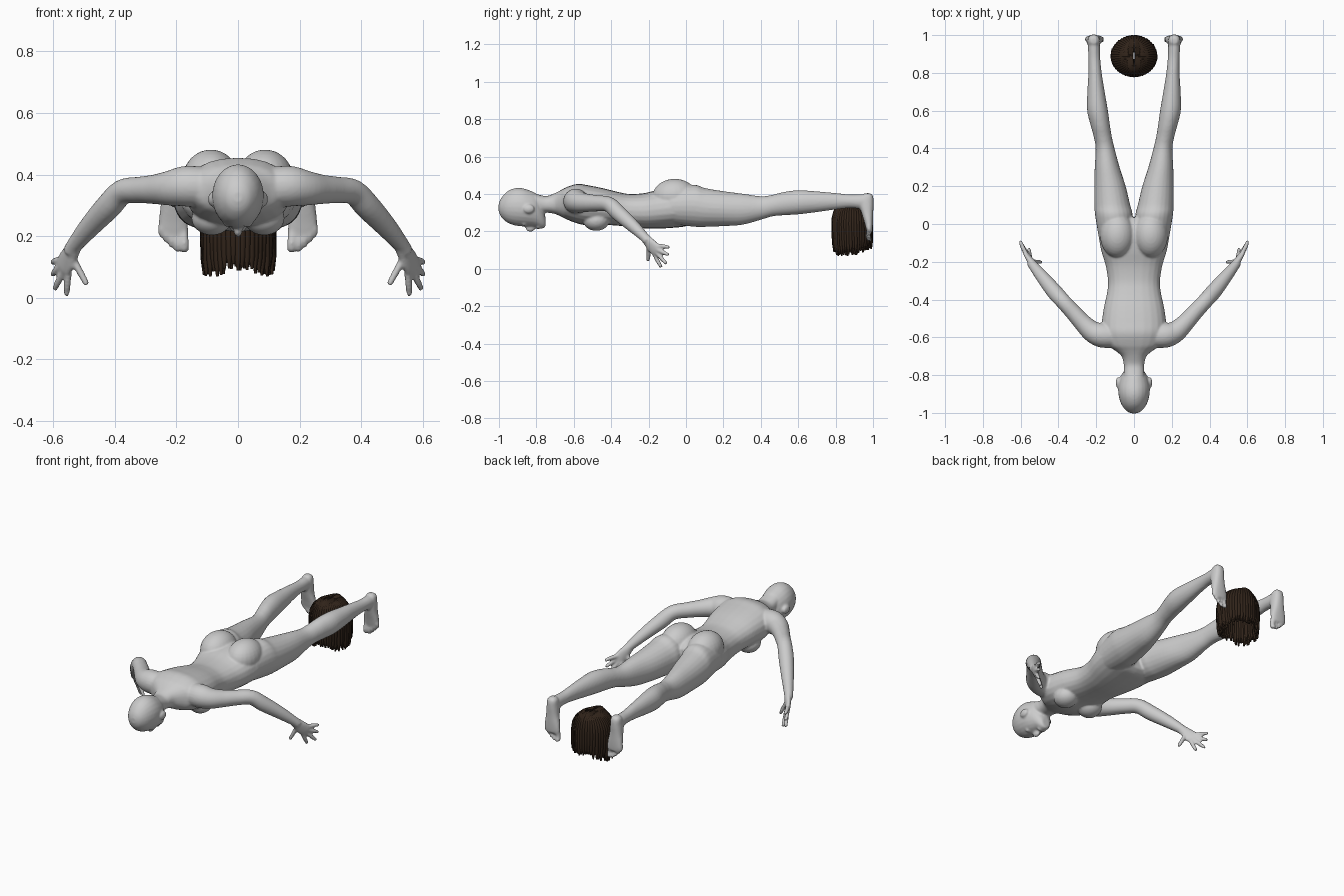
import bpy, bmesh, math, random
from mathutils import Vector, Matrix

random.seed(4)
X, Y, Z = Vector((1, 0, 0)), Vector((0, 1, 0)), Vector((0, 0, 1))
bm = bmesh.new()


def spline(rows, steps=4):
    """Catmull-Rom interpolation through rows of numbers."""
    out = []
    for i in range(len(rows) - 1):
        p0, p1 = rows[max(i - 1, 0)], rows[i]
        p2, p3 = rows[i + 1], rows[min(i + 2, len(rows) - 1)]
        for k in range(steps):
            t = k / steps
            out.append([0.5 * (2 * b + (c - a) * t + (2 * a - 5 * b + 4 * c - d) * t * t
                               + (3 * b - a - 3 * c + d) * t ** 3)
                        for a, b, c, d in zip(p0, p1, p2, p3)])
    return out + [list(rows[-1])]


def loft(rows, u=None, v=None, side=Z, sides=(1,), power=2.0, n=24):
    """Skin rings (x, y, z, ra, rb); ring plane is u,v or follows the path."""
    rows = spline(rows)
    for s in sides:
        rings = []
        for i, (x, y, z, ra, rb) in enumerate(rows):
            c = Vector((x, y, z))
            if u:
                a, b = u, v
            else:
                t = (Vector(rows[min(i + 1, len(rows) - 1)][:3])
                     - Vector(rows[max(i - 1, 0)][:3])).normalized()
                a = (side - t * side.dot(t)).normalized()
                b = t.cross(a)
            ring = []
            for k in range(n):
                co, si = math.cos(2 * math.pi * k / n), math.sin(2 * math.pi * k / n)
                p = c + a * ra * math.copysign(abs(co) ** (2 / power), co) \
                      + b * rb * math.copysign(abs(si) ** (2 / power), si)
                ring.append(bm.verts.new((p.x * s, p.y, p.z)))
            rings.append(ring)
        for r, q in zip(rings, rings[1:]):
            for k in range(n):
                bm.faces.new((r[k], r[(k + 1) % n], q[(k + 1) % n], q[k]))
        bm.faces.new(rings[0])
        bm.faces.new(rings[-1])


def blob(c, r, sides=(1,)):
    for s in sides:
        m = Matrix.Translation((c[0] * s, c[1], c[2])) @ Matrix.Diagonal((*r, 1))
        bmesh.ops.create_uvsphere(bm, u_segments=24, v_segments=16, radius=1, matrix=m)


def along_y(rows, **kw):
    """Rows of (y, x, bottom z, top z, half width)."""
    loft([(x, y, (lo + hi) / 2, w, (hi - lo) / 2) for y, x, lo, hi, w in rows], X, Z, **kw)


BOTH = (1, -1)

# head and face
along_y([(-1.002, 0, .31, .345, .015), (-.99, 0, .28, .375, .04), (-.96, 0, .25, .41, .064),
         (-.92, 0, .233, .43, .079), (-.88, 0, .227, .432, .084), (-.84, 0, .225, .42, .08),
         (-.8, 0, .223, .40, .067), (-.77, 0, .215, .35, .047), (-.752, 0, .222, .28, .026)])
blob((0, -.832, .219), (.014, .026, .022))
blob((0, -.79, .222), (.026, .013, .01))
blob((.032, -.865, .24), (.016, .011, .011), BOTH)
blob((.083, -.84, .32), (.014, .03, .024), BOTH)

# neck and torso
along_y([(-.83, 0, .32, .41, .055), (-.77, 0, .30, .392, .054), (-.74, 0, .30, .39, .055),
         (-.7, 0, .293, .405, .066), (-.67, 0, .28, .42, .1), (-.64, 0, .265, .436, .142),
         (-.58, 0, .242, .454, .165), (-.52, 0, .232, .446, .17), (-.44, 0, .235, .43, .159),
         (-.36, 0, .23, .41, .142), (-.3, 0, .224, .40, .138), (-.22, 0, .216, .405, .15),
         (-.14, 0, .215, .425, .174), (-.06, 0, .22, .435, .187), (0, 0, .228, .42, .185),
         (.035, 0, .25, .39, .15)], power=2.3)
blob((.085, -.48, .258), (.066, .07, .055), BOTH)
blob((.088, -.06, .385), (.092, .12, .096), BOTH)

# legs
along_y([(-.08, .1, .24, .43, .085), (.04, .106, .225, .45, .099), (.1, .115, .224, .432, .095),
         (.2, .127, .228, .415, .083), (.3, .142, .235, .402, .066), (.4, .153, .262, .388, .05),
         (.46, .165, .28, .395, .048), (.52, .178, .286, .41, .051), (.6, .193, .291, .42, .055),
         (.7, .201, .303, .414, .046), (.8, .206, .317, .405, .035), (.88, .21, .325, .397, .031),
         (.95, .213, .32, .398, .032), (.98, .213, .335, .39, .028)], sides=BOTH)

# feet, soles facing backwards
loft([(x, (a + b) / 2, z, w, (b - a) / 2) for z, x, a, b, w in
      [(.404, .213, .955, .985, .016), (.388, .213, .94, 1.0, .029), (.35, .213, .925, 1.003, .034),
       (.3, .213, .938, 1.001, .038), (.25, .211, .953, 1.0, .046), (.215, .21, .962, .998, .049),
       (.195, .207, .967, .995, .042)]], X, Y, sides=BOTH, power=2.4)
for x, tip, r in [(.174, .148, .0145), (.197, .15, .011), (.215, .163, .0105),
                  (.232, .18, .0105), (.248, .198, .0105)]:
    loft([(x * .9 + .021, .98, tip + .075, r, r), (x, .974, tip + .03, r, r),
          (x, .98, tip + .008, r * 1.05, r), (x, .982, tip, r * .6, r * .6)],
         X, Y, sides=BOTH, n=12)

# arms
loft([(x, y, z, r, r) for x, y, z, r in
      [(.11, -.59, .36, .065), (.17, -.588, .362, .066), (.22, -.57, .356, .057),
       (.27, -.525, .352, .048), (.32, -.47, .35, .043), (.375, -.41, .343, .041),
       (.42, -.36, .297, .042), (.48, -.287, .232, .035), (.53, -.225, .172, .026),
       (.545, -.205, .148, .024)]], sides=BOTH)

# hands
across = Vector((.4, .3, .8)).normalized()
loft([(.525, -.23, .178, .025, .022), (.54, -.205, .15, .03, .02),
      (.555, -.182, .122, .037, .016), (.567, -.162, .1, .037, .013),
      (.571, -.155, .093, .03, .01)], side=across, sides=BOTH)
for base, mid, tip in [((.55, -.172, .085), (.554, -.152, .043), (.556, -.132, .008)),
                       ((.564, -.16, .09), (.582, -.13, .055), (.596, -.104, .027)),
                       ((.573, -.157, .105), (.592, -.12, .087), (.602, -.092, .074)),
                       ((.572, -.157, .123), (.592, -.118, .12), (.602, -.088, .114)),
                       ((.535, -.2, .125), (.508, -.2, .075), (.49, -.203, .042))]:
    loft([(*base, .012, .012), (*mid, .0115, .0115), (*tip, .009, .009)],
         side=X + Y * .3, sides=BOTH, n=12)

bmesh.ops.recalc_face_normals(bm, faces=bm.faces)
mesh = bpy.data.meshes.new("body")
bm.to_mesh(mesh)
bm.free()
body = bpy.data.objects.new("body", mesh)
bpy.context.collection.objects.link(body)

# fuse everything into one smooth skin
fuse = body.modifiers.new("fuse", 'REMESH')
fuse.mode = 'VOXEL'
fuse.voxel_size = .006
fuse.use_smooth_shade = True
soft = body.modifiers.new("soften", 'SMOOTH')
soft.factor = .5
soft.iterations = 5

# wig of parted strands between the feet
brown = bpy.data.materials.new("dark_brown")
brown.diffuse_color = (.03, .017, .01, 1)
curve = bpy.data.curves.new("hair", 'CURVE')
curve.dimensions = '3D'
curve.bevel_depth = .0125
curve.bevel_resolution = 1
curve.use_fill_caps = True
COUNT = 24
for s in BOTH:
    for layer in (0, 1):
        for i in range(COUNT):
            f = (i + .5 * layer) / (COUNT - .5)
            a = math.radians(-90 + 180 * f)
            k = 1 - .08 * layer
            root = Vector((.004 * s, .835 + .11 * f, .342 - .008 * layer))
            rim = Vector((s * .113 * k * math.cos(a), .888 + .1 * k * math.sin(a), 0))
            low = .08 + .035 * max(0, math.sin(a)) + random.uniform(-.012, .015)
            if a < -1.2:
                low += .02
            pts = []
            for j in range(6):
                phi = math.pi / 2 * j / 5
                h = math.sin(phi)
                pts.append((root.x + (rim.x - root.x) * h, root.y + (rim.y - root.y) * h,
                            .24 + (root.z - .24) * math.cos(phi), 1))
            pull = random.uniform(-.06, .04)
            for g, r in ((.35, 1), (.7, .9), (1, .35)):
                pts.append((rim.x * (1 + pull * g), rim.y + .004 * g, .24 + (low - .24) * g, r))
            sp = curve.splines.new('POLY')
            sp.points.add(len(pts) - 1)
            for p, (x, y, z, r) in zip(sp.points, pts):
                p.co = (x, y, z, 1)
                p.radius = r
            sp.use_smooth = True
hair = bpy.data.objects.new("hair", curve)
curve.materials.append(brown)
bpy.context.collection.objects.link(hair)
